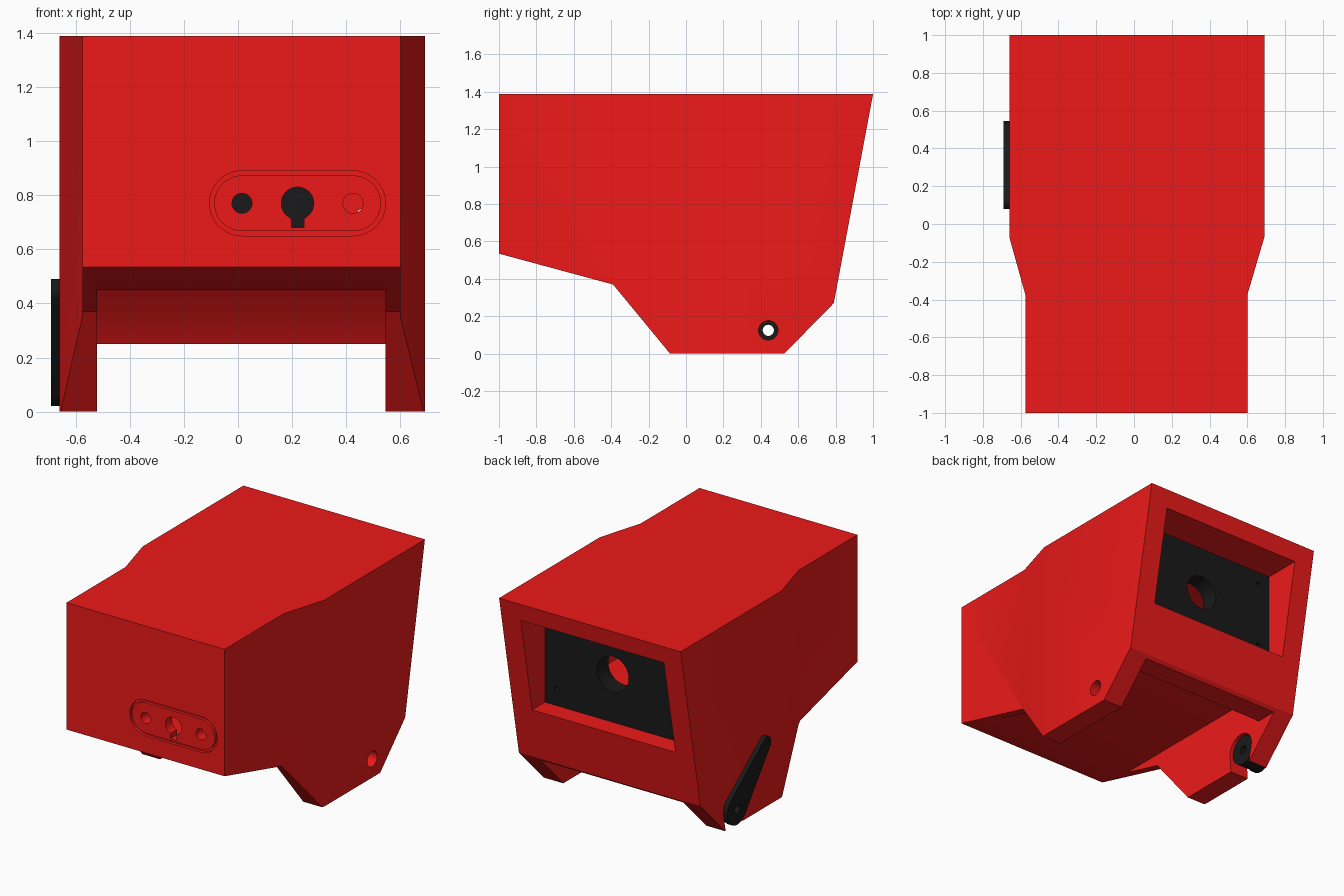
import bpy, bmesh
from math import pi, cos, sin, atan2, acos, hypot

if "Cube" in bpy.data.objects:
    bpy.data.objects.remove(bpy.data.objects["Cube"])


def material(name, color):
    m = bpy.data.materials.new(name)
    m.diffuse_color = color
    m.use_nodes = True
    m.node_tree.nodes["Principled BSDF"].inputs["Base Color"].default_value = m.diffuse_color
    return m


RED = material("red_plastic", (0.85, 0.01, 0.01, 1))
BLACK = material("black_plastic", (0.01, 0.01, 0.01, 1))


def prism(name, pts, axis, a, b, mat=RED):
    """Extrude a 2D outline along an axis from a to b."""
    place = {"X": lambda u, v, d: (d, u, v),
             "Y": lambda u, v, d: (u, d, v),
             "Z": lambda u, v, d: (u, v, d)}[axis]
    bm = bmesh.new()
    lo = [bm.verts.new(place(u, v, a)) for u, v in pts]
    hi = [bm.verts.new(place(u, v, b)) for u, v in pts]
    bm.faces.new(lo)
    bm.faces.new(hi[::-1])
    for i in range(len(pts)):
        j = (i + 1) % len(pts)
        bm.faces.new((lo[i], hi[i], hi[j], lo[j]))
    bmesh.ops.recalc_face_normals(bm, faces=bm.faces)
    me = bpy.data.meshes.new(name)
    bm.to_mesh(me)
    bm.free()
    me.materials.append(mat)
    ob = bpy.data.objects.new(name, me)
    bpy.context.collection.objects.link(ob)
    return ob


def rect(u0, u1, v0, v1):
    return [(u0, v0), (u1, v0), (u1, v1), (u0, v1)]


def arc(c, r, t0, t1, n):
    return [(c[0] + r * cos(t0 + (t1 - t0) * i / n),
             c[1] + r * sin(t0 + (t1 - t0) * i / n)) for i in range(n + 1)]


def circle(c, r, n=32):
    return arc(c, r, 0, 2 * pi, n)[:-1]


def capsule(c1, r1, c2, r2, n=24):
    dx, dy = c2[0] - c1[0], c2[1] - c1[1]
    a, off = atan2(dy, dx), acos((r1 - r2) / hypot(dx, dy))
    return arc(c1, r1, a + off, a - off + 2 * pi, n) + arc(c2, r2, a - off, a + off, n)


def boolean(ob, pts, axis, a, b, op="DIFFERENCE"):
    cutter = prism("cutter", pts, axis, a, b, ob.data.materials[0])
    cutter.hide_render = True
    mod = ob.modifiers.new("bool", "BOOLEAN")
    mod.operation, mod.solver, mod.object = op, "EXACT", cutter
    bpy.context.view_layer.objects.active = ob
    bpy.ops.object.modifier_apply(modifier=mod.name)
    bpy.data.objects.remove(cutter)


X0, X1 = -0.52, 0.545          # inner wall faces
PIVOT = (0.44, 0.125)

# Housing: plan outline intersected with side profile
plan = [(-0.575, -1), (0.60, -1), (0.60, -0.375), (0.69, -0.07), (0.69, 1.1),
        (-0.66, 1.1), (-0.66, -0.07), (-0.575, -0.375)]
side = [(-1, 1.388), (-1, 0.535), (-0.39, 0.37), (-0.085, 0),
        (0.525, 0), (0.79, 0.27), (1, 1.388)]
housing = prism("housing", side, "X", -1, 1)
boolean(housing, plan, "Z", -0.5, 2, "INTERSECT")

# Underside channel between the two legs
channel = [(-0.69, 0.45), (0.45, 0.45), (0.57, 0.33), (0.62, 0.25),
           (0.9, 0.25), (0.9, -0.1), (-0.69, -0.1)]
boolean(housing, channel, "X", X0, X1)

# Inner chamber open at the rear window
boolean(housing, rect(X0, X1, 0.62, 1.268), "Y", -0.93, 1.2)

# Pivot hole in right leg, hub pocket in left leg
boolean(housing, circle(PIVOT, 0.052), "X", 0.5, 0.8)
y, z = PIVOT
pocket = [(y - 0.09, -0.1), (y + 0.06, -0.1)] + arc(PIVOT, 0.107, 0, pi, 20)
boolean(housing, pocket, "X", -0.8, -0.5)

# Front mounting plate sitting in a shallow oval recess
ends = ((0.015, 0.77), (0.425, 0.77))
boolean(housing, capsule(ends[0], 0.12, ends[1], 0.12), "Y", -1.1, -0.98)
plate = prism("front_plate", capsule(ends[0], 0.103, ends[1], 0.103), "Y", -1, -0.97)
keyhole = arc((0.22, 0.77), 0.06, -pi / 2 + 0.4, 3 * pi / 2 - 0.4, 32) + [(0.197, 0.68), (0.243, 0.68)]
for ob in (housing, plate):
    for c in ends:
        boolean(ob, circle(c, 0.037), "Y", -1.1, -0.85)
    boolean(ob, keyhole, "Y", -1.1, -0.85)

# Rear panel with lens opening and corner screw holes, on red standoffs
panel = prism("rear_panel", rect(X0, X1, 0.62, 1.268), "Y", 0.60, 0.72, BLACK)
boolean(panel, circle((0.04, 0.945), 0.118, 40), "Y", 0.5, 0.8)
for i, (sx, sgn) in enumerate(((0.46, 1), (-0.435, -1))):
    for j, sz in enumerate((0.73, 1.18)):
        boolean(panel, circle((sx, sz), 0.02, 16), "Y", 0.5, 0.8)
        if sgn > 0:
            post = prism(f"standoff_{j}", rect(0.37, X1, sz - 0.09, sz + 0.085), "Y", 0.52, 0.60)
            boolean(post, circle((sx, sz), 0.02, 16), "Y", 0.4, 0.8)

# Side lever with its hub and bore
lever = prism("side_lever", capsule(PIVOT, 0.105, (0.125, 0.445), 0.045), "X", -0.69, -0.66, BLACK)
boolean(lever, circle(PIVOT, 0.1), "X", -0.67, -0.54, "UNION")
boolean(lever, circle(PIVOT, 0.03), "X", -0.8, -0.4)

# Flat planes, smooth curved walls
for ob in bpy.context.collection.objects:
    bpy.ops.object.select_all(action="DESELECT")
    ob.select_set(True)
    bpy.context.view_layer.objects.active = ob
    bpy.ops.object.shade_smooth_by_angle(angle=0.35)
